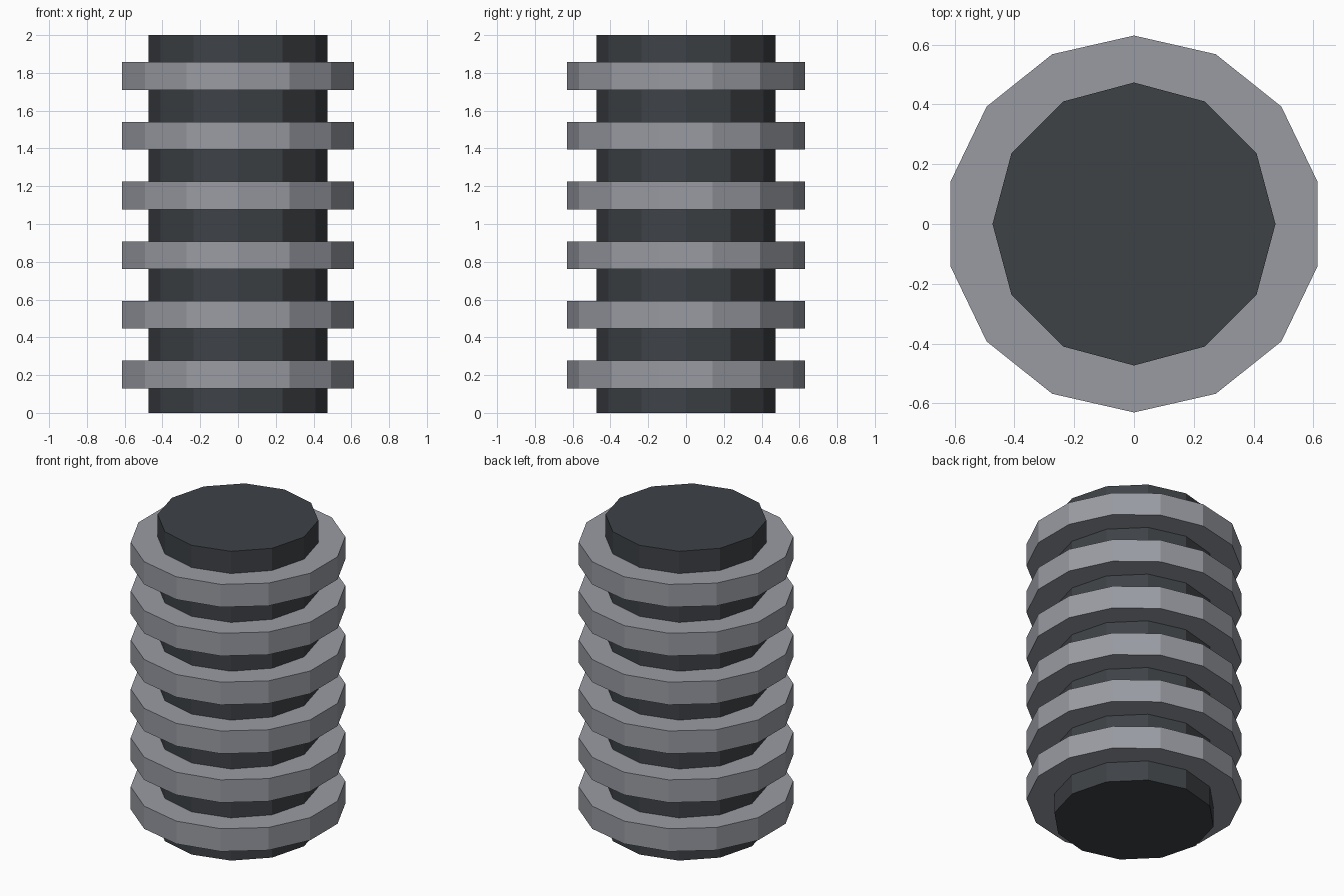
import bpy

if "Cube" in bpy.data.objects:
    bpy.data.objects.remove(bpy.data.objects["Cube"])


def material(name, rgb):
    m = bpy.data.materials.new(name)
    m.diffuse_color = (*rgb, 1)
    m.use_nodes = True
    m.node_tree.nodes["Principled BSDF"].inputs["Base Color"].default_value = m.diffuse_color
    return m


def disc(name, sides, radius, z0, z1, mat):
    # Flat-faced prism with its first corner on the y axis
    bpy.ops.mesh.primitive_cylinder_add(vertices=sides, radius=radius, depth=z1 - z0,
                                        location=(0, 0, (z0 + z1) / 2))
    ob = bpy.context.object
    ob.name = name
    ob.data.materials.append(mat)
    return ob


dark = material("dark_slate", (0.048, 0.054, 0.061))
grey = material("steel_grey", (0.32, 0.33, 0.365))

# Central core
disc("core", 12, 0.473, 0, 2, dark)

# Six evenly spaced rings
for i in range(6):
    z = 0.203 + 0.316 * i
    disc(f"ring_{i + 1}", 14, 0.63, z - 0.0735, z + 0.0735, grey)
